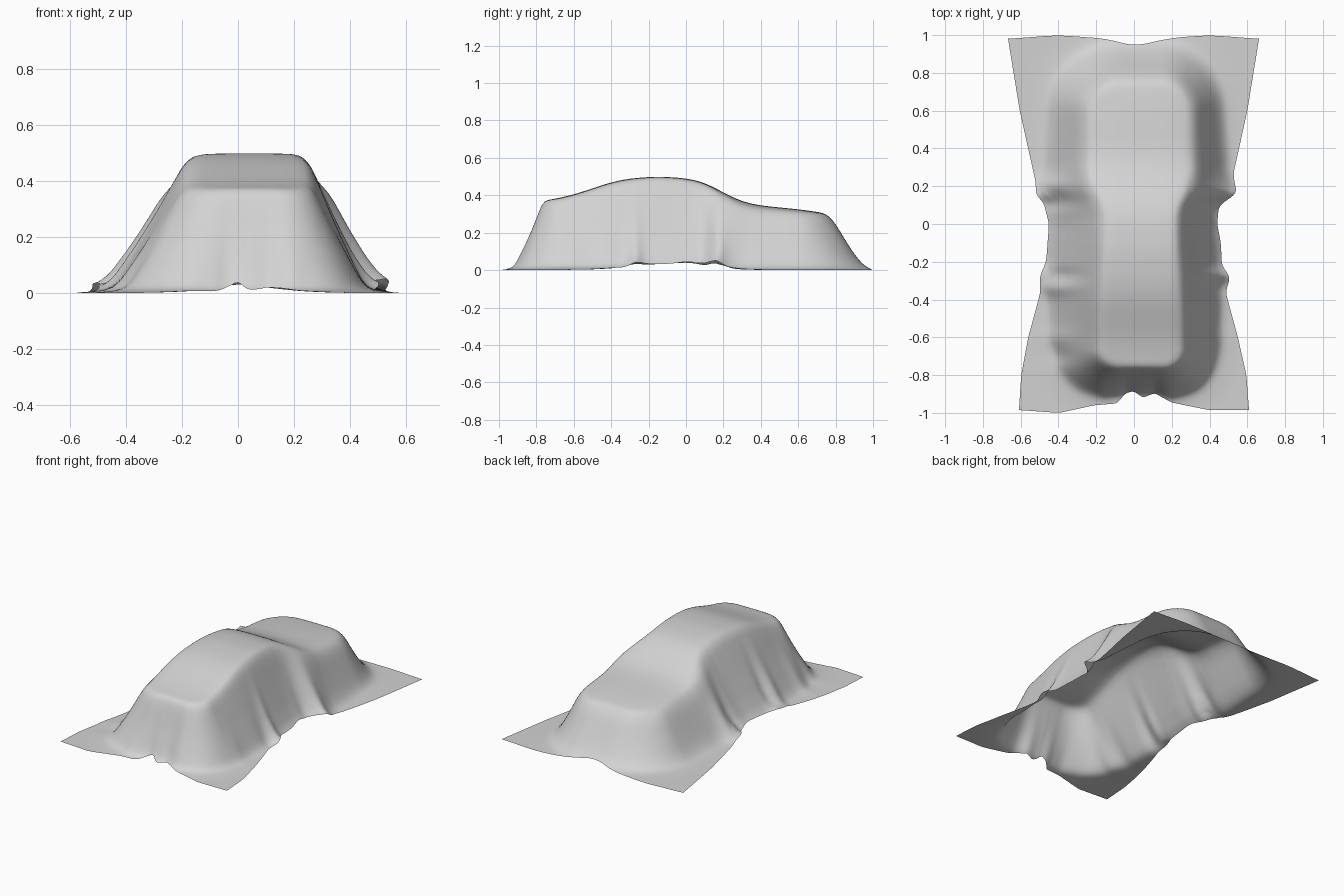
import bpy, bmesh
from math import exp, hypot

old = bpy.data.objects.get("Cube")
if old:
    bpy.data.objects.remove(old, do_unlink=True)


def lerp(a, b, t):
    return a + (b - a) * t


def curve(pts, t):
    """Straight interpolation through a few (position, value) points."""
    if t <= pts[0][0]:
        return pts[0][1]
    for (p, a), (q, b) in zip(pts, pts[1:]):
        if t <= q:
            return lerp(a, b, (t - p) / (q - p))
    return pts[-1][1]


def soft(pts, t, h=0.06):
    """The same curve with its corners rounded."""
    return sum(curve(pts, t + h * k / 3) for k in range(-3, 4)) / 7


def bell(t, centre, width):
    return exp(-((t - centre) / width) ** 2)


# Hem outline of the sheet
hem_left = [(-1, -.61), (-.8, -.597), (-.6, -.56), (-.36, -.495), (-.28, -.5), (-.2, -.465),
            (0, -.45), (.12, -.48), (.15, -.52), (.22, -.52), (.6, -.605), (1, -.67)]
hem_right = [(-1, .61), (-.8, .595), (-.6, .55), (-.36, .485), (-.28, .51), (-.22, .465),
             (-.1, .46), (0, .44), (.1, .45), (.16, .545), (.26, .525), (.6, .6), (1, .665)]
hem_front = [(-1, -.985), (-.65, -1), (-.35, -.96), (-.15, -.95), (-.07, -.895), (0, -.885),
             (.08, -.92), (.18, -.895), (.33, -.945), (.65, -.985), (1, -.985)]
hem_back = [(-1, .98), (-.6, 1), (-.2, .98), (0, .94), (.3, .985), (.6, 1), (1, .98)]

# Covered body: height along its length, shoulder lines and foot lines
ridge_line = [(-.8, .365), (-.7, .381), (-.6, .404), (-.4, .47), (-.3, .49), (-.15, .501),
              (0, .491), (.1, .468), (.2, .415), (.3, .366), (.4, .345), (.6, .325), (.7, .312), (.85, .285)]
edge_left = [(-.75, -.18), (-.5, -.18), (-.1, -.16), (.08, -.16), (.24, -.25), (.6, -.25), (.8, -.22)]
edge_right = [(-.75, .25), (-.5, .25), (-.1, .225), (.08, .23), (.24, .315), (.6, .31), (.8, .28)]
foot_left = [(-.7, -.43), (-.3, -.46), (0, -.45), (.18, -.49), (.3, -.46), (.7, -.44)]
foot_right = [(-.7, .45), (-.3, .47), (0, .445), (.1, .46), (.17, .54), (.28, .49), (.7, .46)]

# How the cloth drops from shoulder to ground
drop = [(-.1, 1), (.06, .975), (.16, .89), (.5, .51), (.8, .2), (.95, .065), (1.1, .025),
        (1.35, .008), (1.6, 0)]

# Folds on the skirt: (side, position, width, strength); positive bulges outwards
side_folds = [(-1, -.7, .05, -.07), (-1, -.6, .05, .04), (-1, -.34, .045, .07), (-1, -.27, .035, -.07),
              (-1, .12, .045, -.08), (-1, .21, .05, .08), (1, -.34, .045, -.04), (1, -.27, .035, .07),
              (1, .09, .045, -.06), (1, .17, .035, .07), (1, -.62, .06, .04)]
front_folds = [(-.17, .05, .05), (-.04, .035, -.06), (.03, .035, .05), (.11, .03, -.06), (.19, .045, .05)]
corner_round = [(-.8, .5), (-.4, .55), (.5, .75)]


def height(x, y):
    # Sideways share of the drop
    side = 1 if x > .04 else -1
    edge = soft(edge_right if side > 0 else edge_left, y)
    foot = soft(foot_right if side > 0 else foot_left, y, .04)
    across = (x - edge) / (foot - edge)
    bulge = sum(k * bell(y, p, w) for s, p, w, k in side_folds if s == side)
    across *= 1 - bulge * max(0, min(1, across * 1.3))

    # Lengthwise share of the drop
    if y < 0:
        along = (-.755 - y) / lerp(.14, .19, min(1, abs(x - .03) / .33))
        pleat = sum(k * bell(x, p, w) for p, w, k in front_folds)
        along *= 1 - pleat * max(0, min(1, along * 1.3))
    else:
        along = (y - .76) / .2

    # Join both with rounded corners, softer towards the back
    radius = curve(corner_round, y)
    fall = hypot(max(0, across + radius), max(0, along + radius)) - radius
    rear = max(0, min(1, (y + .1) / .5))
    shoulder = soft(drop, fall, lerp(.08, .2, rear))

    # Raised hem between the wheels and gentle crown on top
    lift = .012 * bell(y, -.05, .2) + .02 * (bell(y, -.27, .05) + bell(y, .15, .04))
    lift *= max(0, min(1, across * 4 - 2.8))
    crown = 1 - lerp(.025, .05, rear) * min(1, abs(x - .04) / .26) ** 3
    return soft(ridge_line, y, .05) * crown * shoulder + lift


def build_sheet(columns=110, rows=180):
    bm = bmesh.new()
    grid = []
    for j in range(rows + 1):
        v = 2 * j / rows - 1
        line = []
        for i in range(columns + 1):
            u = 2 * i / columns - 1
            y = lerp(soft(hem_front, u, .02), soft(hem_back, u, .1), (v + 1) / 2)
            x = lerp(soft(hem_left, y, .025), soft(hem_right, y, .025), (u + 1) / 2)
            line.append(bm.verts.new((x, y, max(0, height(x, y)))))
        grid.append(line)
    for a, b in zip(grid, grid[1:]):
        for i in range(columns):
            bm.faces.new((a[i], a[i + 1], b[i + 1], b[i]))
    mesh = bpy.data.meshes.new("draped_cover")
    bm.to_mesh(mesh)
    bm.free()
    return mesh


# Grey cloth
cloth = bpy.data.materials.new("grey_cloth")
cloth.use_nodes = True
grey = (.65, .65, .65, 1)
cloth.diffuse_color = grey
cloth.node_tree.nodes["Principled BSDF"].inputs["Base Color"].default_value = grey

cover = bpy.data.objects.new("draped_cover", build_sheet())
bpy.context.collection.objects.link(cover)
cover.data.materials.append(cloth)
for face in cover.data.polygons:
    face.use_smooth = True
